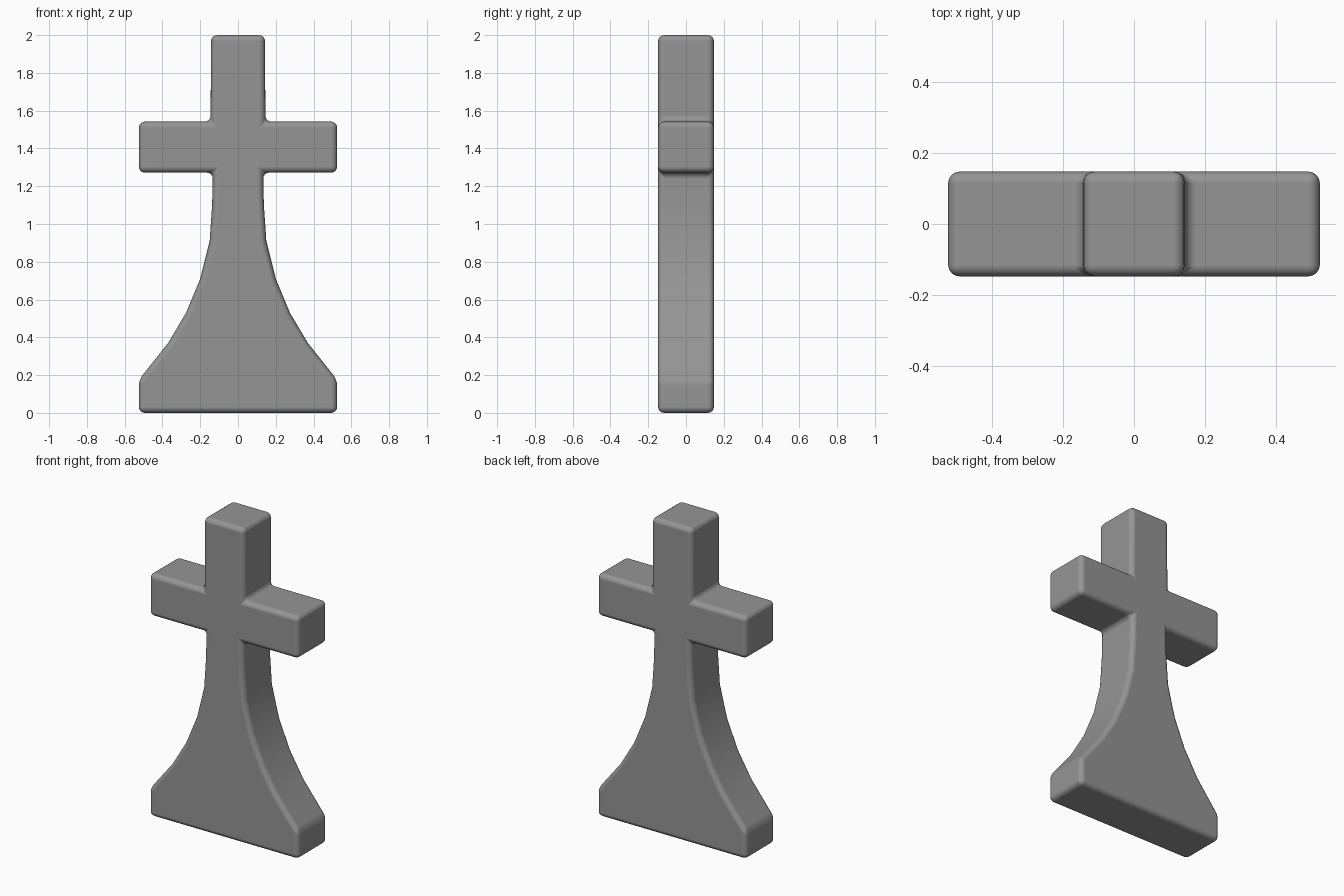
import bpy
import bmesh

cube = bpy.data.objects.get("Cube")
if cube:
    bpy.data.objects.remove(cube, do_unlink=True)

# Grey stone
stone = bpy.data.materials.new("grey_stone")
stone.use_nodes = True
grey = (0.3, 0.3, 0.3, 1)
stone.diffuse_color = grey
stone.node_tree.nodes["Principled BSDF"].inputs["Base Color"].default_value = grey

# Right half of the outline: flared foot, waist, arm, top
half = [(0.525, 0), (0.525, 0.175), (0.37, 0.37), (0.275, 0.53), (0.2, 0.71),
        (0.15, 0.91), (0.137, 1.1), (0.133, 1.272), (0.525, 1.272),
        (0.525, 1.542), (0.145, 1.542), (0.143, 2)]
outline = half + [(-x, z) for x, z in reversed(half)]
DEPTH = 0.296

# Extrude the outline front to back
bm = bmesh.new()
face = bm.faces.new([bm.verts.new((x, -DEPTH / 2, z)) for x, z in outline])
back = bmesh.ops.extrude_face_region(bm, geom=[face], use_keep_orig=True)["geom"]
bmesh.ops.translate(bm, vec=(0, DEPTH, 0),
                    verts=[v for v in back if isinstance(v, bmesh.types.BMVert)])
bmesh.ops.recalc_face_normals(bm, faces=bm.faces)
for f in bm.faces:
    f.smooth = True
mesh = bpy.data.meshes.new("cross_monument")
bm.to_mesh(mesh)
bm.free()
mesh.materials.append(stone)
cross = bpy.data.objects.new("cross_monument", mesh)
bpy.context.collection.objects.link(cross)

# Soft rounded edges and filleted inner corners
bevel = cross.modifiers.new("rounded_edges", 'BEVEL')
bevel.width = 0.032
bevel.segments = 4
bevel.limit_method = 'ANGLE'
bevel.angle_limit = 0.45
bevel.harden_normals = True
